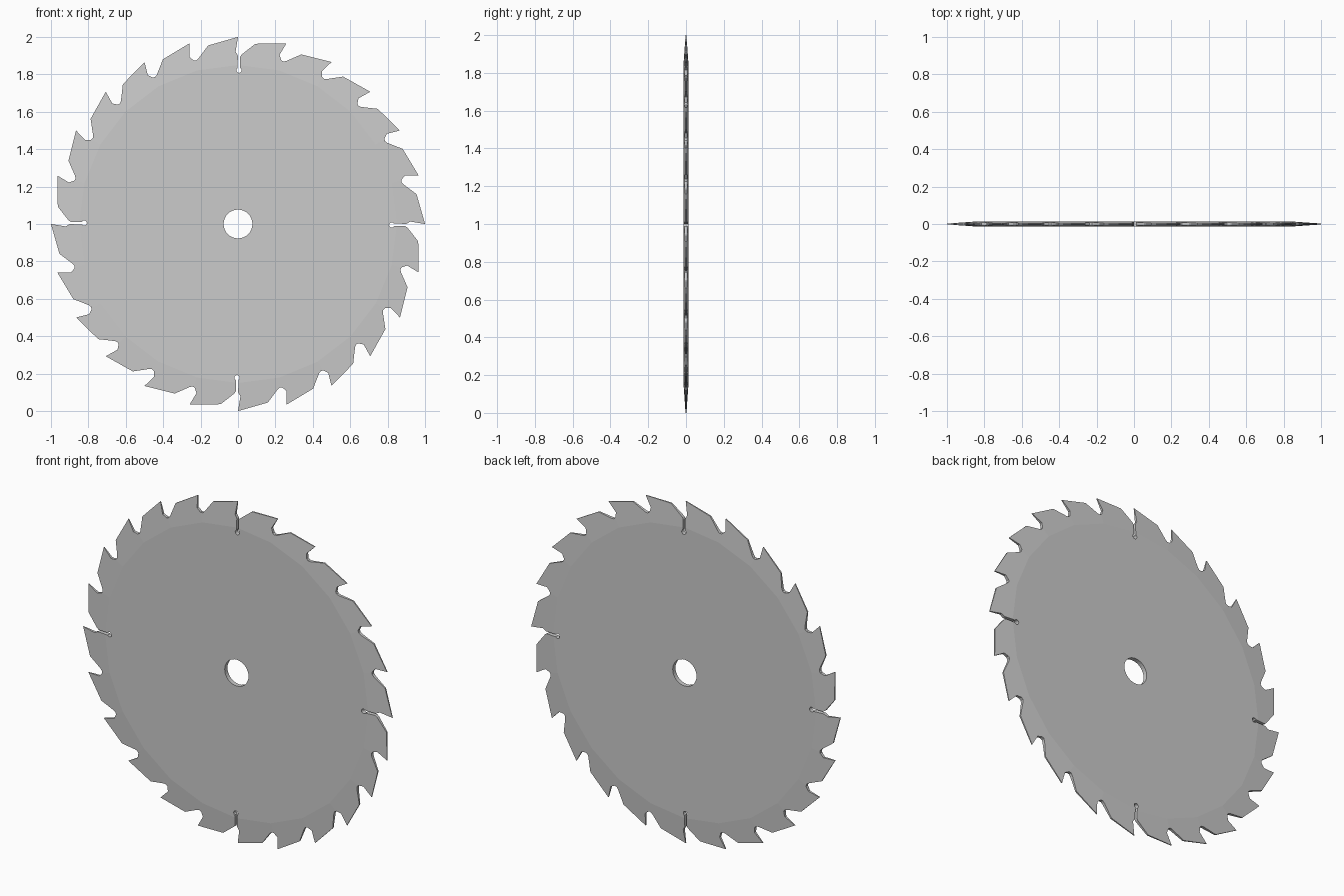
import bpy, bmesh
from math import sin, cos, radians, pi, sqrt

if "Cube" in bpy.data.objects:
    bpy.data.objects.remove(bpy.data.objects["Cube"])

TEETH, STEP = 24, 15
HALF = 0.013           # half thickness of the plate


def polar(r, deg):
    return (r * cos(radians(deg)), r * sin(radians(deg)))


def stack(name, rings):
    """Solid from matching (points, y) outlines stacked along y."""
    bm = bmesh.new()
    loops = [[bm.verts.new((x, y, z + 1)) for x, z in pts] for pts, y in rings]
    n = len(loops[0])
    for a, b in zip(loops, loops[1:]):
        for i in range(n):
            j = (i + 1) % n
            bm.faces.new((a[i], a[j], b[j], b[i]))
    bm.faces.new(loops[0])
    bm.faces.new(loops[-1])
    bmesh.ops.recalc_face_normals(bm, faces=bm.faces)
    me = bpy.data.meshes.new(name)
    bm.to_mesh(me)
    bm.free()
    ob = bpy.data.objects.new(name, me)
    bpy.context.collection.objects.link(ob)
    return ob


def circle(r, n):
    return [polar(r, 360 * i / n) for i in range(n)]


def slot(deg):
    """Expansion slot with a round end, just clockwise of the tooth tip."""
    off, w, hole, rc = -0.005, 0.006, 0.014, 0.822
    local = [(0.905, -0.018), (0.893, off - w)]
    local += [(rc + hole * cos(radians(t)), off + hole * sin(radians(t)))
              for t in range(-30, -331, -30)]
    local += [(0.90, off + w), (0.922, 0.013)]
    c, s = cos(radians(deg)), sin(radians(deg))
    return [(r * c - t * s, r * s + t * c) for r, t in local]


# Toothed outline, running anticlockwise
outline = []
for k in range(TEETH):
    a = k * STEP
    nxt = a + STEP
    outline += [polar(1.0, a), polar(0.968, a + 9.5)]
    if nxt % 90 == 0:
        outline += slot(nxt)
    else:
        outline += [polar(0.909, nxt - 1.5), polar(0.902, nxt - 0.6),
                    polar(0.906, nxt + 0.2), polar(0.931, nxt + 1.2)]

# Plate with bevelled rim
blade = stack("saw_blade", [(circle(1.03, 24), -0.0005), (circle(0.85, 24), -HALF)][::-1]
              + [(circle(1.03, 24), 0.0005), (circle(0.85, 24), HALF)])

# Cutters: tooth outline and centre bore
teeth = stack("teeth_cutter", [(outline, -0.1), (outline, 0.1)])
bore = stack("bore_cutter", [(circle(0.077, 32), -0.2), (circle(0.077, 32), 0.2)])

bpy.context.view_layer.objects.active = blade
for cutter, op in ((teeth, 'INTERSECT'), (bore, 'DIFFERENCE')):
    mod = blade.modifiers.new(cutter.name, 'BOOLEAN')
    mod.object, mod.operation, mod.solver = cutter, op, 'EXACT'
    bpy.ops.object.modifier_apply(modifier=mod.name)
    bpy.data.objects.remove(cutter)
